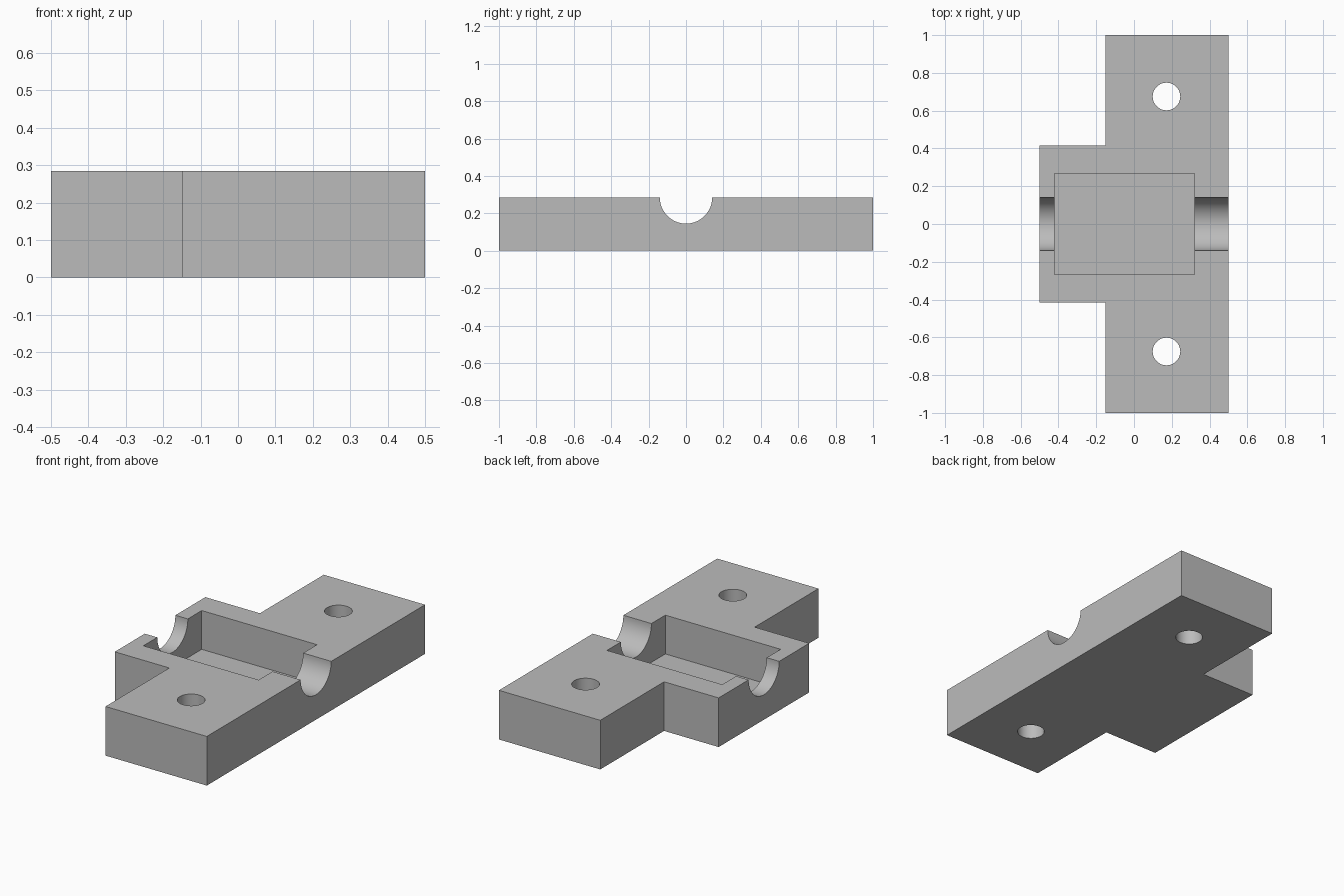
import bpy
import bmesh
import math
from mathutils import Matrix

cube = bpy.data.objects.get("Cube")
if cube:
    bpy.data.objects.remove(cube, do_unlink=True)

HEIGHT = 0.285

grey = bpy.data.materials.new("plain grey")
grey.use_nodes = True
colour = (0.5, 0.5, 0.5, 1)
grey.diffuse_color = colour
grey.node_tree.nodes["Principled BSDF"].inputs["Base Color"].default_value = colour


def make_object(name, bm):
    bmesh.ops.recalc_face_normals(bm, faces=bm.faces)
    mesh = bpy.data.meshes.new(name)
    bm.to_mesh(mesh)
    bm.free()
    mesh.materials.append(grey)
    obj = bpy.data.objects.new(name, mesh)
    bpy.context.collection.objects.link(obj)
    return obj


def cylinder(name, radius, length, matrix):
    bm = bmesh.new()
    bmesh.ops.create_cone(bm, cap_ends=True, segments=64, radius1=radius,
                          radius2=radius, depth=length, matrix=matrix)
    return make_object(name, bm)


# T-shaped block, extruded from its outline
half = [(0.5, 1), (-0.15, 1), (-0.15, 0.415), (-0.5, 0.415)]
outline = half + [(x, -y) for x, y in reversed(half)]
bm = bmesh.new()
base = bm.faces.new([bm.verts.new((x, y, 0)) for x, y in outline])
top = bmesh.ops.extrude_face_region(bm, geom=[base])["geom"]
bmesh.ops.translate(bm, vec=(0, 0, HEIGHT),
                    verts=[v for v in top if isinstance(v, bmesh.types.BMVert)])
block = make_object("bearing_block", bm)

# Rectangular pocket
floor, ceiling = 0.06, 0.4
bm = bmesh.new()
bmesh.ops.create_cube(bm, size=1, matrix=Matrix.Translation((-0.05, 0, (floor + ceiling) / 2))
                      @ Matrix.Diagonal((0.74, 0.535, ceiling - floor, 1)))
cutters = [make_object("pocket_cutter", bm)]

# Half-round shaft groove
cutters.append(cylinder("groove_cutter", 0.14, 1.4,
                        Matrix.Translation((0, 0, HEIGHT)) @ Matrix.Rotation(math.pi / 2, 4, "Y")))

# Bolt holes
for side, y in (("front", -0.675), ("back", 0.675)):
    cutters.append(cylinder(side + "_hole_cutter", 0.073, 1,
                            Matrix.Translation((0.172, y, 0))))

for cutter in cutters:
    cutter.hide_render = True
    cutter.hide_set(True)
    cut = block.modifiers.new(cutter.name, "BOOLEAN")
    cut.operation = "DIFFERENCE"
    cut.solver = "EXACT"
    cut.object = cutter

# Bake the cuts so the curved walls can be smoothed with sharp rims
bpy.ops.object.select_all(action="DESELECT")
block.select_set(True)
bpy.context.view_layer.objects.active = block
for cut in list(block.modifiers):
    bpy.ops.object.modifier_apply(modifier=cut.name)
for cutter in cutters:
    bpy.data.objects.remove(cutter, do_unlink=True)
bpy.ops.object.shade_smooth_by_angle(angle=math.radians(30))
